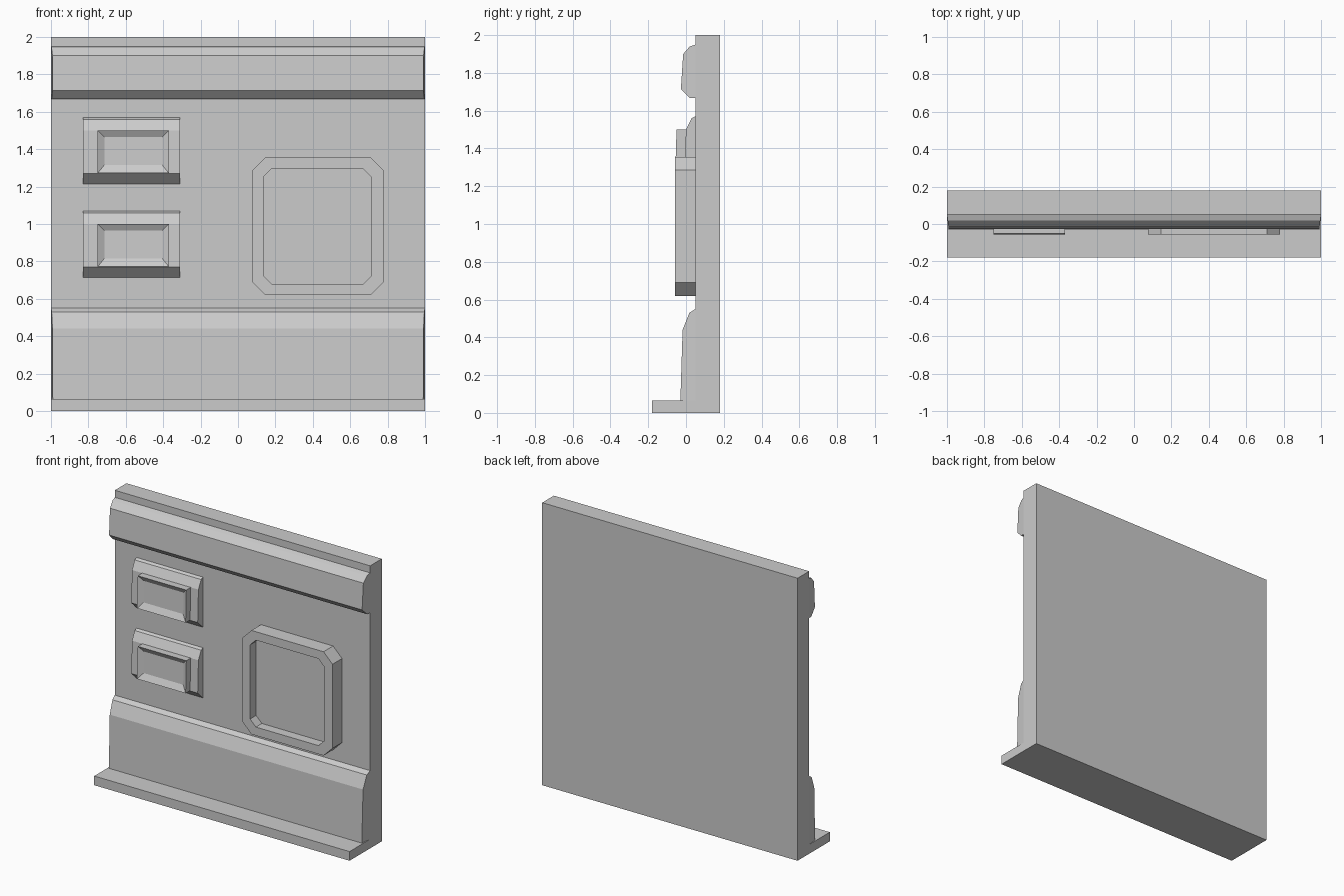
import bpy, bmesh

if "Cube" in bpy.data.objects:
    bpy.data.objects.remove(bpy.data.objects["Cube"])


def finish(name, bm):
    bmesh.ops.recalc_face_normals(bm, faces=bm.faces)
    me = bpy.data.meshes.new(name)
    bm.to_mesh(me)
    bm.free()
    ob = bpy.data.objects.new(name, me)
    bpy.context.collection.objects.link(ob)
    return ob


def box(name, x0, x1, y0, y1, z0, z1):
    bm = bmesh.new()
    bmesh.ops.create_cube(bm, size=1)
    for v in bm.verts:
        v.co = ((x0 + x1) / 2 + v.co.x * (x1 - x0),
                (y0 + y1) / 2 + v.co.y * (y1 - y0),
                (z0 + z1) / 2 + v.co.z * (z1 - z0))
    return finish(name, bm)


def moulding(name, profile, x0, x1, taper=0.0, back=0.05):
    """Run a (y, z) profile along x, open at the wall, ends drawn in towards the front."""
    bm = bmesh.new()
    ends = []
    for x, s in ((x0, 1), (x1, -1)):
        ends.append([bm.verts.new((x + s * taper * (back - y), y, z)) for y, z in profile])
    a, b = ends
    for i in range(len(profile) - 1):
        bm.faces.new((a[i], a[i + 1], b[i + 1], b[i]))
    bm.faces.new(a)
    bm.faces.new(b)
    return finish(name, bm)


def panel(name, loops):
    """Bridge chamfered rectangles (x0, x1, z0, z1, chamfer, y_bottom, y_top), fill the last."""
    bm = bmesh.new()
    rings = []
    for x0, x1, z0, z1, c, yb, yt in loops:
        pts = [(x0 + c, z0), (x1 - c, z0), (x1, z0 + c), (x1, z1 - c),
               (x1 - c, z1), (x0 + c, z1), (x0, z1 - c), (x0, z0 + c)]
        if c == 0:
            pts = [(x0, z0), (x1, z0), (x1, z1), (x0, z1)]
        rings.append([bm.verts.new((x, yb + (yt - yb) * (z - z0) / (z1 - z0), z))
                      for x, z in pts])
    for a, b in zip(rings, rings[1:]):
        n = len(a)
        for i in range(n):
            j = (i + 1) % n
            bm.faces.new((a[i], a[j], b[j], b[i]))
    bm.faces.new(rings[-1])
    return finish(name, bm)


# Wall slab and floor ledge
box("wall_slab", -1, 1, 0.05, 0.18, 0, 2)
box("floor_ledge", -1, 1, -0.18, 0.05, 0, 0.065)

# Upper and lower mouldings across the full width
moulding("upper_moulding",
         [(0.05, 1.95), (0.02, 1.94), (-0.015, 1.90), (-0.027, 1.715),
          (0.02, 1.668), (0.05, 1.668)], -1, 1, 0.12)
moulding("lower_moulding",
         [(0.05, 0.55), (0.018, 0.53), (-0.018, 0.44), (-0.03, 0.06),
          (0.05, 0.06)], -1, 1, 0.12)

# Two switch housings with recessed plates
for label, dz in (("upper", 0), ("lower", -0.5)):
    moulding(label + "_switch_base",
             [(y, z + dz) for y, z in ((0.05, 1.57), (0.03, 1.56), (0.0, 1.50),
                                       (-0.008, 1.27), (0.05, 1.215))],
             -0.83, -0.31)
    panel(label + "_switch_plate",
          [(-0.75, -0.37, 1.272 + dz, 1.50 + dz, 0, -0.005, 0.0),
           (-0.75, -0.37, 1.272 + dz, 1.50 + dz, 0, -0.057, -0.05),
           (-0.715, -0.405, 1.315 + dz, 1.465 + dz, 0, -0.035, -0.03)])

# Chamfered frame with a sunken screen
panel("screen_frame",
      [(0.075, 0.78, 0.62, 1.355, 0.07, 0.05, 0.05),
       (0.075, 0.78, 0.62, 1.355, 0.07, -0.057, -0.057),
       (0.135, 0.715, 0.68, 1.295, 0.045, -0.057, -0.057),
       (0.135, 0.715, 0.68, 1.295, 0.045, 0.01, 0.01)])
